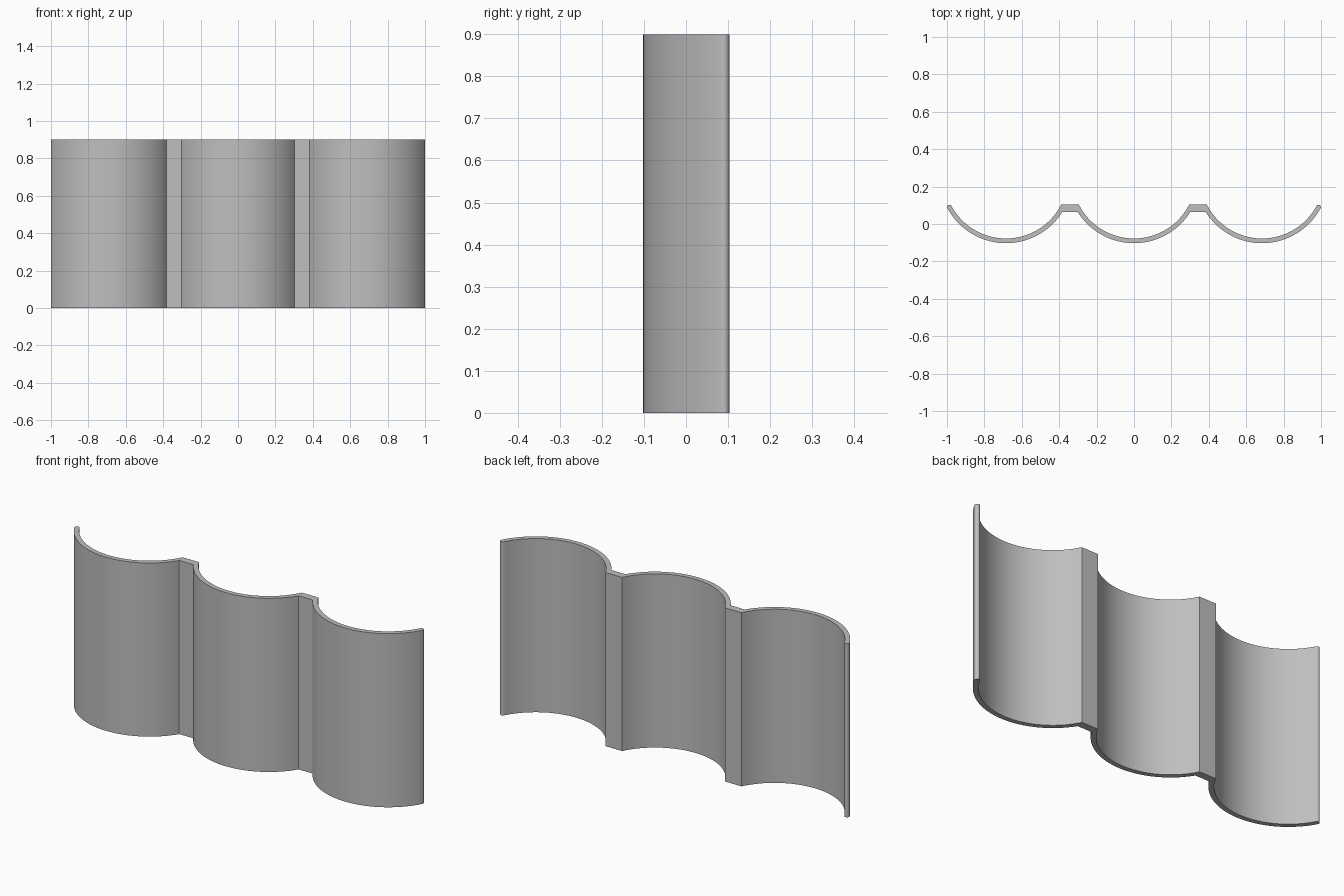
import bpy
import bmesh
from math import asin, acos, cos, sin, pi, radians

HEIGHT = 0.9
SPACING = 0.6845          # distance between neighbouring troughs
CENTRE_Y = 0.2535         # centre line of the trough arcs
R_FRONT, R_BACK = 0.356, 0.331
FRONT_Y, BACK_Y = 0.065, 0.103   # flat faces of the ribs
SEGMENTS = 32

old = bpy.data.objects.get("Cube")
if old:
    bpy.data.objects.remove(old, do_unlink=True)

grey = bpy.data.materials.new("plain grey")
grey.use_nodes = True
colour = (0.52, 0.52, 0.52, 1)
grey.diffuse_color = colour
grey.node_tree.nodes["Principled BSDF"].inputs["Base Color"].default_value = colour


def arc(cx, cy, radius, start, end, steps):
    """Points along a circular arc, both ends included."""
    angles = [start + (end - start) * i / steps for i in range(steps + 1)]
    return [(cx + radius * cos(a), cy + radius * sin(a)) for a in angles]


def half_angle(radius, y):
    """Angle from straight down at which an arc reaches height y."""
    return acos((CENTRE_Y - y) / radius)


# Rounded lip at the two outer ends
r_mid = (R_FRONT + R_BACK) / 2
lip = (R_FRONT - R_BACK) / 2
tip = half_angle(r_mid, BACK_Y - lip)


def troughs(radius, rib_y):
    """Three arcs, left to right, joined by straight rib faces."""
    points = []
    inner = half_angle(radius, rib_y)
    for k in (-1, 0, 1):
        a = tip if k == -1 else inner
        b = tip if k == 1 else inner
        points += arc(k * SPACING, CENTRE_Y, radius, -pi / 2 - a, -pi / 2 + b, SEGMENTS)
    return points


def lip_points(side):
    """Half circle closing one end, without its two end points."""
    cx = side * (SPACING + r_mid * sin(tip))
    cy = CENTRE_Y - r_mid * cos(tip)
    a = -pi / 2 + tip
    pts = [(cx + side * (x - cx), y) for x, y in arc(cx, cy, lip, a, a + pi, 8)]
    return pts[1:-1] if side > 0 else pts[-2:0:-1]


# Closed outline: front face, one lip, back face, other lip
outline = (troughs(R_FRONT, FRONT_Y) + lip_points(1)
           + troughs(R_BACK, BACK_Y)[::-1] + lip_points(-1))

# Extrude the outline upwards
bm = bmesh.new()
base = bm.faces.new([bm.verts.new((x, y, 0)) for x, y in outline])
result = bmesh.ops.extrude_face_region(bm, geom=[base], use_keep_orig=True)
top = [g for g in result["geom"] if isinstance(g, bmesh.types.BMVert)]
bmesh.ops.translate(bm, vec=(0, 0, HEIGHT), verts=top)
bmesh.ops.recalc_face_normals(bm, faces=bm.faces)
mesh = bpy.data.meshes.new("corrugated_panel")
bm.to_mesh(mesh)
bm.free()
mesh.materials.append(grey)

panel = bpy.data.objects.new("corrugated_panel", mesh)
bpy.context.collection.objects.link(panel)
bpy.ops.object.select_all(action="DESELECT")
panel.select_set(True)
bpy.context.view_layer.objects.active = panel
bpy.ops.object.shade_smooth_by_angle(angle=radians(30))
